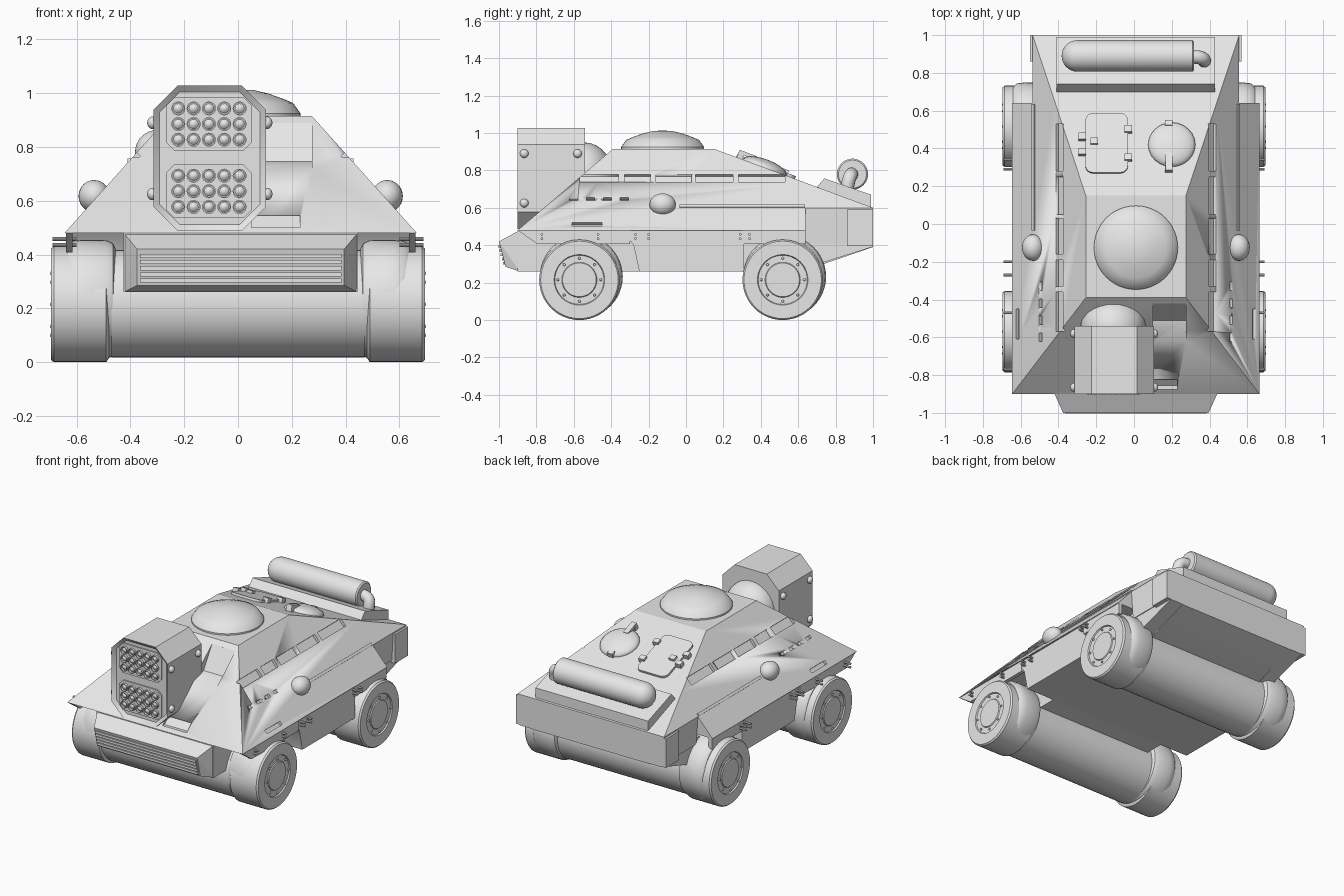
import bpy, bmesh, math
from mathutils import Matrix, Vector

if "Cube" in bpy.data.objects:
    bpy.data.objects.remove(bpy.data.objects["Cube"])

grey = bpy.data.materials.new("plain_grey")
grey.use_nodes = True
grey.diffuse_color = (0.8, 0.8, 0.8, 1)
grey.node_tree.nodes["Principled BSDF"].inputs["Base Color"].default_value = (0.8, 0.8, 0.8, 1)

CX = 0.01                      # hull centre line
SIDE = math.atan(0.9)          # lean of the sloped hull sides
DECK = -math.atan(0.37)        # fall of the rear deck


def finish(name, bm, angle=35):
    bmesh.ops.recalc_face_normals(bm, faces=bm.faces)
    mesh = bpy.data.meshes.new(name)
    bm.to_mesh(mesh)
    bm.free()
    for p in mesh.polygons:
        p.use_smooth = True
    mesh.set_sharp_from_angle(angle=math.radians(angle))
    mesh.materials.append(grey)
    ob = bpy.data.objects.new(name, mesh)
    bpy.context.collection.objects.link(ob)
    return ob


def add_box(bm, size, loc, rot=Matrix()):
    m = Matrix.Translation(loc) @ rot @ Matrix.Diagonal((*size, 1))
    return bmesh.ops.create_cube(bm, size=1, matrix=m)["verts"]


def box(name, size, loc, rot=Matrix()):
    bm = bmesh.new()
    add_box(bm, size, loc, rot)
    return finish(name, bm)


def add_prism(bm, pts, lo, hi, axis="X"):
    place = (lambda a, b, t: (t, a, b)) if axis == "X" else (lambda a, b, t: (a, t, b))
    ends = [[bm.verts.new(place(a, b, t)) for a, b in pts] for t in (lo, hi)]
    caps = [bm.faces.new(e) for e in ends]
    n = len(pts)
    for i in range(n):
        j = (i + 1) % n
        bm.faces.new((ends[0][i], ends[0][j], ends[1][j], ends[1][i]))
    return caps


def prism(name, pts, lo, hi, axis="X"):
    bm = bmesh.new()
    add_prism(bm, pts, lo, hi, axis)
    return finish(name, bm)


def solid(name, half):
    """Convex solid from the points of one side, mirrored about the centre line."""
    bm = bmesh.new()
    for x, y, z in half:
        for s in (-1, 1):
            bm.verts.new((CX + s * x, y, z))
    bmesh.ops.convex_hull(bm, input=bm.verts)
    bmesh.ops.dissolve_limit(bm, angle_limit=0.02, verts=bm.verts, edges=bm.edges)
    return finish(name, bm, 10)


def lathe(name, profile, loc, turn=Matrix(), seg=40):
    """Revolve (height, radius) pairs about local z."""
    bm = bmesh.new()
    rings = []
    for h, r in profile:
        ring = [bm.verts.new((r * math.cos(k * math.tau / seg), r * math.sin(k * math.tau / seg), h))
                for k in range(seg if r else 1)]
        rings.append(ring)
    for a, b in zip(rings, rings[1:]):
        for k in range(seg):
            q = [a[k % len(a)], a[(k + 1) % len(a)], b[(k + 1) % len(b)], b[k % len(b)]]
            bm.faces.new(list(dict.fromkeys(q)))
    bm.transform(Matrix.Translation(loc) @ turn)
    return finish(name, bm)


def ball(name, scale, loc, rot=Matrix()):
    bm = bmesh.new()
    m = Matrix.Translation(loc) @ rot @ Matrix.Diagonal((*scale, 1))
    bmesh.ops.create_uvsphere(bm, u_segments=24, v_segments=14, radius=1, matrix=m)
    return finish(name, bm, 60)


def octagon(cx, cz, w, h, c):
    return [(cx + sx * x, cz + sz * z) for sx, sz, flip in ((1, 1, 0), (-1, 1, 1), (-1, -1, 0), (1, -1, 1))
            for x, z in ([(w, h - c), (w - c, h)][::-1] if flip else [(w, h - c), (w - c, h)])]


def side_x(z):
    return 0.655 - 0.9 * (z - 0.48)


def deck_z(y):
    return 0.915 - 0.37 * (y - 0.15)


def lean(s):
    return Matrix.Rotation(-s * SIDE * 1.0, 4, "Y")


TO_X = {s: Matrix.Rotation(s * math.pi / 2, 4, "Y") for s in (-1, 1)}

# Faceted upper hull
hull = solid("upper_hull", [(0.655, -0.9, 0.48), (0.265, -0.39, 0.915), (0.265, 0.15, 0.915),
                            (0.427, 0.64, deck_z(0.64)), (0.655, 0.64, 0.48)])

# Side vision slots, vents and front recesses cut into the hull
bm = bmesh.new()
windows = [(-0.57, -0.36), (-0.33, -0.19), (-0.16, 0.03), (0.05, 0.25), (0.28, 0.53)]
vents = [(y - 0.022, y + 0.022) for y in (-0.6, -0.51, -0.42, -0.33)]
for s in (-1, 1):
    for spans, z, tall in ((windows, 0.758, 0.055), (vents, 0.647, 0.02), ([(-0.61, -0.45)], 0.512, 0.025)):
        for a, b in spans:
            add_box(bm, (0.036, b - a, tall), (CX + s * side_x(z), (a + b) / 2, z), lean(s))
add_prism(bm, [(-0.62, 0.719), (-0.51, 0.745), (-0.42, 0.889), (-0.46, 0.95), (-0.66, 0.8)], 0.10, 0.275)
add_prism(bm, [(-0.92, 0.5), (-0.855, 0.5), (-0.805, 0.545), (-0.92, 0.545)], 0.05, 0.23)
cutter = finish("hull_cutter", bm)
cutter.hide_render = True
mod = hull.modifiers.new("slots", "BOOLEAN")
mod.operation, mod.solver, mod.object = "DIFFERENCE", "EXACT", cutter
deps = bpy.context.evaluated_depsgraph_get()
hull.data = bpy.data.meshes.new_from_object(hull.evaluated_get(deps))
hull.modifiers.clear()
bpy.data.objects.remove(cutter)

# Rear hull, lower hull and nose
solid("rear_hull", [(0.427, 0.64, deck_z(0.64)), (0.547, 1, 0.6), (0.547, 0.64, 0.6),
                    (0.535, 0.64, 0.41), (0.535, 1, 0.41)])
box("rear_bumper", (1.12, 0.14, 0.195), (CX, 0.93, 0.4925))
prism("lower_hull", [(-0.9, 0.48), (-0.9, 0.26), (0.62, 0.26), (1, 0.39), (1, 0.45), (0.6, 0.5)],
      CX - 0.435, CX + 0.435)
prism("rear_belly", [(0.6, 0.265), (1, 0.392), (1, 0.45), (0.6, 0.45)], CX - 0.53, CX + 0.53)
prism("middle_hull", [(-0.35, 0.485), (-0.28, 0.4), (-0.25, 0.26), (0.31, 0.26), (0.31, 0.485)],
      CX - 0.645, CX + 0.645)
solid("nose", [(0.435, -0.89, 0.48), (0.435, -0.89, 0.26), (0.385, -1, 0.42), (0.385, -0.965, 0.285)])
for i in range(5):
    z = 0.304 + 0.0225 * i
    box("grille_slat", (0.75, 0.016, 0.015), (CX, -0.966 - (z - 0.285) * 0.26, z))

# Roof turret dome
lathe("roof_dome", [(0, 0), (0, 0.222), (0.012, 0.222), (0.05, 0.195), (0.065, 0.16), (0.085, 0.105),
                    (0.098, 0.05), (0.1, 0)], (CX, -0.125, 0.913), seg=48)

# Rocket launcher with recessed front, two tube panels and corner bolts
bm = bmesh.new()
front = add_prism(bm, octagon(-0.105, 0.758, 0.21, 0.27, 0.09), -0.9, -0.54, "Y")[0]
bmesh.ops.recalc_face_normals(bm, faces=bm.faces)
bmesh.ops.inset_region(bm, faces=[front], thickness=0.025, depth=0)
bmesh.ops.translate(bm, verts=front.verts, vec=(0, 0.02, 0))
finish("launcher_box", bm)
FORWARD = Matrix.Rotation(math.pi / 2, 4, "X")
tube = [(0, 0.026), (0.02, 0.026), (0.02, 0.021), (0.003, 0.021), (0.008, 0.016), (0.014, 0.008), (0.016, 0)]
for zc in (0.885, 0.635):
    prism("tube_panel", octagon(-0.108, zc, 0.158, 0.1, 0.03), -0.888, -0.875, "Y")
    for i in range(5):
        for j in (-1, 0, 1):
            lathe("launch_tube", tube, (-0.108 + 0.057 * (i - 2), -0.882, zc + 0.058 * j), FORWARD, 16)
for x in (-0.318, 0.108):
    for y in (-0.865, -0.58):
        for z in (0.89, 0.625):
            ball("launcher_bolt", (0.02, 0.023, 0.023), (x, y, z))
ball("launcher_mount", (0.175, 0.155, 0.175), (-0.11, -0.545, 0.775))

# Wheels, inner covers and the drums joining them
wheel = [(0.48, 0), (0.48, 0.2), (0.49, 0.215), (0.685, 0.215), (0.695, 0.207), (0.695, 0.135), (0.687, 0.131),
         (0.687, 0.094), (0.693, 0.09), (0.693, 0)]
cover = [(0.455, 0), (0.455, 0.19), (0.465, 0.21), (0.49, 0.221), (0.58, 0.222), (0.62, 0.217), (0.64, 0.2), (0.64, 0)]
for y in (-0.57, 0.517):
    lathe("axle_drum", [(-0.47, 0), (-0.47, 0.2), (0.47, 0.2), (0.47, 0)], (0, y, 0.217), TO_X[1], 48)
    for s in (-1, 1):
        lathe("wheel", wheel, (0, y, 0.215), TO_X[s], 48)
        lathe("wheel_cover", cover, (0, y + 0.01, 0.232), TO_X[s], 48)
        for k in range(8):
            a = k * math.tau / 8
            ball("wheel_nut", (0.006, 0.007, 0.007),
                 (s * 0.694, y + 0.115 * math.sin(a) , 0.215 + 0.115 * math.cos(a)))

# Fenders, fender pegs, side balls and rails
for s in (-1, 1):
    for a, b in ((-0.8, -0.3), (0.3, 0.64)):
        box("fender", (0.025, b - a, 0.075), (CX + s * 0.638, (a + b) / 2, 0.445))
    prism("front_fender_lip", [(-0.9, 0.48), (-0.8, 0.41), (-0.75, 0.48)], CX + s * 0.625, CX + s * 0.65)
    for y in (-0.77, -0.47, -0.27, -0.2, 0.29, 0.34):
        for z in (0.435, 0.458):
            lathe("fender_peg", [(0.6, 0), (0.6, 0.007), (0.69, 0.007), (0.69, 0)], (0, y, z), TO_X[s], 10)
    ball("side_ball", (0.058, 0.07, 0.06), (CX + s * 0.545, -0.125, 0.617))
    box("side_rail", (0.014, 0.67, 0.018), (CX + s * side_x(0.607), 0.3, 0.607), lean(s))

# Engine cover and exhaust
prism("engine_cover", [(0.69, 0.7), (0.74, 0.757), (0.99, 0.67), (0.99, 0.59), (0.69, 0.6)], -0.41, 0.43)
arc = [(-0.3 - 0.083 * math.cos(t * math.pi / 16), 0.083 * math.sin(t * math.pi / 16)) for t in range(9)]
lathe("exhaust_drum", arc + [(0.31, 0.083), (0.318, 0.075), (0.318, 0)], (0, 0.89, 0.78), TO_X[1])
curve = bpy.data.curves.new("exhaust_elbow", "CURVE")
curve.dimensions, curve.bevel_depth, curve.use_fill_caps = "3D", 0.036, True
spline = curve.splines.new("BEZIER")
spline.bezier_points.add(1)
for p, co, tan in zip(spline.bezier_points, ((0.3, 0.885, 0.78), (0.37, 0.86, 0.66)), ((0.09, 0, 0), (0, 0, -0.09))):
    p.co = co
    p.handle_left, p.handle_right = Vector(co) - Vector(tan), Vector(co) + Vector(tan)
curve.materials.append(grey)
bpy.context.collection.objects.link(bpy.data.objects.new("exhaust_elbow", curve))

# Rear deck hatch with hinges, and the domed hatch with its handle
TILT = Matrix.Rotation(DECK, 4, "X")
bm = bmesh.new()
add_box(bm, (0.225, 0.335, 0.03), (0, 0, 0))
corners = [e for e in bm.edges if abs(e.verts[0].co.z - e.verts[1].co.z) > 0.01]
bmesh.ops.bevel(bm, geom=corners, offset=0.04, segments=4, affect="EDGES", profile=0.5)
bm.transform(Matrix.Translation((-0.145, 0.425, deck_z(0.425))) @ TILT)
finish("deck_hatch", bm)
for x, y in ((-0.275, 0.38), (-0.275, 0.46), (-0.21, 0.435), (-0.03, 0.35), (-0.03, 0.5)):
    box("hatch_hinge", (0.04, 0.035, 0.04), (x, y, deck_z(y) + 0.012), TILT)
ball("domed_hatch", (0.125, 0.125, 0.045), (0.2, 0.42, deck_z(0.42)), TILT)
for y in (0.29, 0.53):
    box("hatch_catch", (0.04, 0.03, 0.04), (0.185, y, deck_z(y) + 0.012), TILT)
box("hatch_handle", (0.035, 0.1, 0.02), (0.185, 0.33, deck_z(0.33) + 0.035), TILT)
